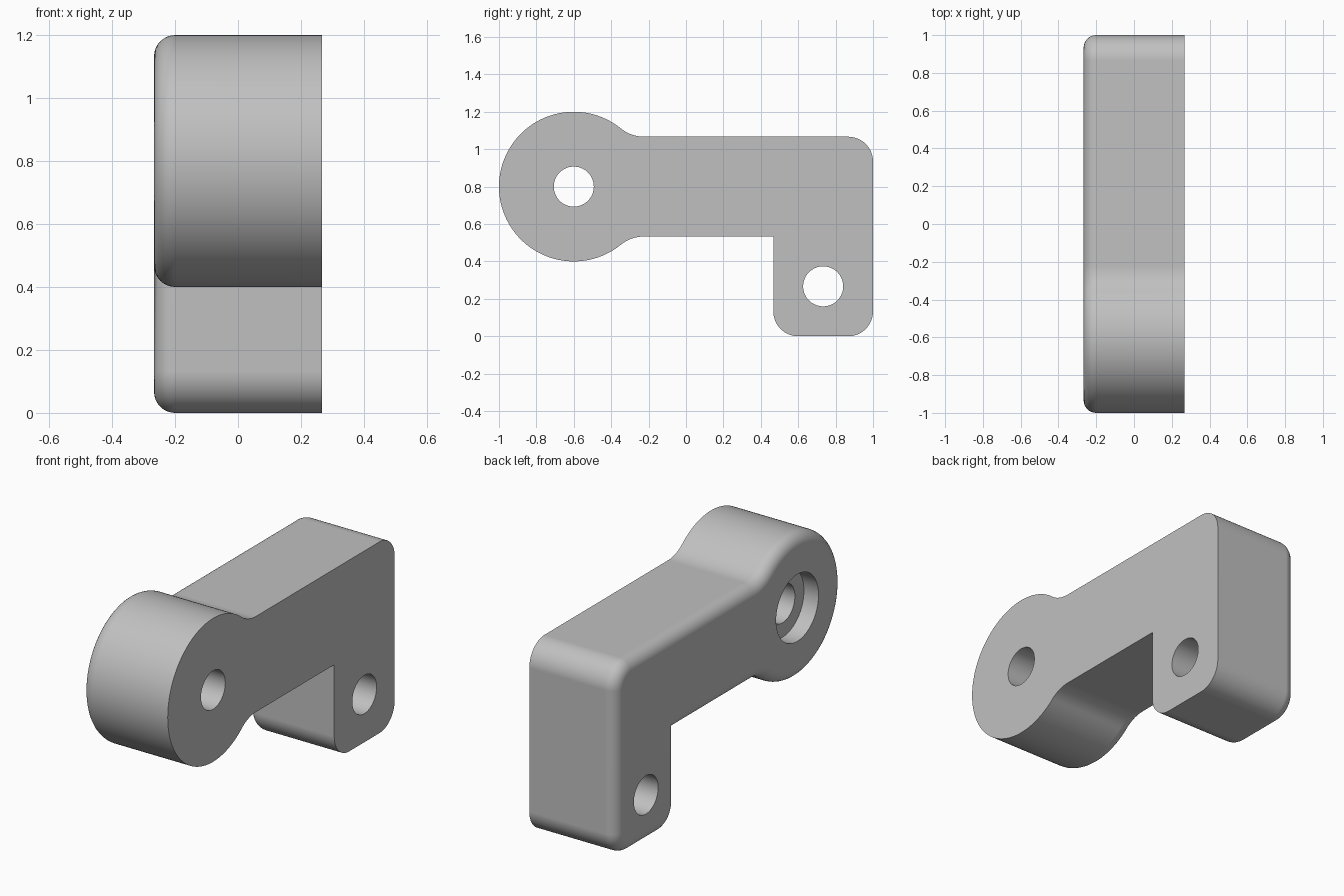
import bpy, bmesh, math
from math import pi, cos, sin
from mathutils import Vector, Matrix

cube = bpy.data.objects.get("Cube")
if cube:
    bpy.data.objects.remove(cube, do_unlink=True)

HALF = 0.8 / 3             # half the thickness and half the arm height
ROUND = 0.067              # rounding of the outer rim
CORNER = 0.133             # corner radius of the leg and arm
NECK = 0.2                 # blend between the round boss and the arm
BOSS_R, BOSS = 0.4, Vector((-0.6, 0.8))
LEG_HOLE = Vector((1 - HALF, HALF))

grey = bpy.data.materials.new("light grey")
grey.use_nodes = True
colour = (0.53, 0.53, 0.53, 1)
grey.diffuse_color = colour
grey.node_tree.nodes["Principled BSDF"].inputs["Base Color"].default_value = colour


def arc(y, z, r, a0, a1, steps):
    angles = [a0 + (a1 - a0) * i / steps for i in range(steps + 1)]
    return [Vector((y + r * cos(a), z + r * sin(a))) for a in angles]


def outline():
    """Side profile in (y, z), counter-clockwise."""
    rise = HALF + NECK
    run = math.sqrt((BOSS_R + NECK) ** 2 - rise ** 2)
    a = math.atan2(rise, run)
    ny = BOSS.x + run
    lo, hi = CORNER, BOSS.y + HALF - CORNER
    back, inner = 1 - CORNER, 1 - 2 * HALF
    pts = arc(BOSS.x, BOSS.y, BOSS_R, a, 2 * pi - a, 96)[1:-1]
    pts += arc(ny, BOSS.y - rise, NECK, pi - a, pi / 2, 12)
    pts.append(Vector((inner, BOSS.y - HALF)))
    pts += arc(inner + CORNER, lo, CORNER, pi, 1.5 * pi, 14)
    pts += arc(back, lo, CORNER, 1.5 * pi, 2 * pi, 14)
    pts += arc(back, hi, CORNER, 0, pi / 2, 14)
    pts += arc(ny, BOSS.y + rise, NECK, 1.5 * pi, pi + a, 12)
    return pts


def inset(pts, d):
    """Move every side of the profile inwards by d."""
    result = []
    for i, p in enumerate(pts):
        e0 = (p - pts[i - 1]).normalized()
        e1 = (pts[(i + 1) % len(pts)] - p).normalized()
        n0, n1 = Vector((-e0.y, e0.x)), Vector((-e1.y, e1.x))
        result.append(p + (n0 + n1) * d / (1 + n0.dot(n1)))
    return result


def make_object(name, bm):
    bmesh.ops.recalc_face_normals(bm, faces=bm.faces)
    mesh = bpy.data.meshes.new(name)
    bm.to_mesh(mesh)
    bm.free()
    mesh.materials.append(grey)
    obj = bpy.data.objects.new(name, mesh)
    bpy.context.collection.objects.link(obj)
    return obj


def drill(target, centre, r, x0, x1):
    """Cut a round hole along x."""
    bm = bmesh.new()
    place = Matrix.Translation(((x0 + x1) / 2, centre.x, centre.y)) @ Matrix.Rotation(pi / 2, 4, 'Y')
    bmesh.ops.create_cone(bm, cap_ends=True, segments=64, radius1=r, radius2=r,
                          depth=x1 - x0, matrix=place)
    cutter = make_object("hole_cutter", bm)
    cutter.hide_render = True
    mod = target.modifiers.new("hole", 'BOOLEAN')
    mod.operation, mod.solver, mod.object = 'DIFFERENCE', 'EXACT', cutter
    bpy.ops.object.modifier_apply(modifier=mod.name)
    bpy.data.objects.remove(cutter, do_unlink=True)


# Arm body: flat on +x, rounded rim on -x
bm = bmesh.new()
profile = outline()
layers = [(HALF, 0)]
for i in range(9):
    t = i / 8 * pi / 2
    layers.append((-HALF + ROUND * (1 - sin(t)), ROUND * (1 - cos(t))))
rings = [[bm.verts.new((x, p.x, p.y)) for p in inset(profile, d)] for x, d in layers]
for r0, r1 in zip(rings, rings[1:]):
    for i in range(len(r0)):
        bm.faces.new((r0[i - 1], r0[i], r1[i], r1[i - 1]))
bm.faces.new(rings[0])
bm.faces.new(rings[-1])
arm = make_object("bracket_arm", bm)

bpy.ops.object.select_all(action='DESELECT')
arm.select_set(True)
bpy.context.view_layer.objects.active = arm

# Pivot hole with its counterbore, and the leg hole
drill(arm, BOSS, 0.107, -1, 1)
drill(arm, BOSS, 0.187, -1, -HALF + 0.09)
drill(arm, LEG_HOLE, 0.107, -1, 1)

bpy.ops.object.shade_smooth_by_angle(angle=math.radians(30))
normals = arm.modifiers.new("clean_normals", 'WEIGHTED_NORMAL')
normals.keep_sharp = True
